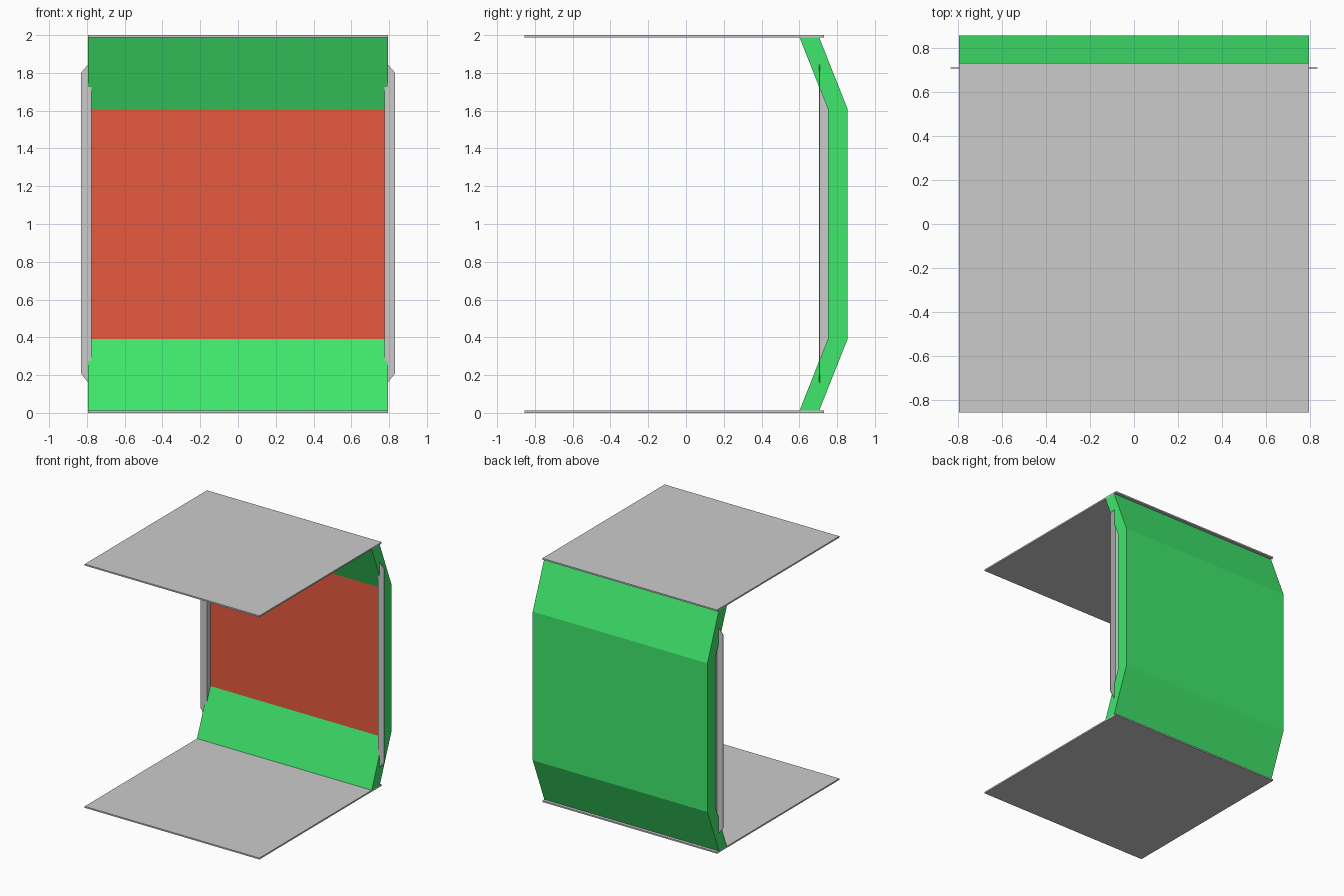
import bpy

if "Cube" in bpy.data.objects:
    bpy.data.objects.remove(bpy.data.objects["Cube"])

W = 0.793  # half width


def material(name, col):
    m = bpy.data.materials.new(name)
    m.diffuse_color = (*col, 1)
    m.use_nodes = True
    m.node_tree.nodes["Principled BSDF"].inputs["Base Color"].default_value = m.diffuse_color
    return m


def add_mesh(name, verts, faces, mats=()):
    me = bpy.data.meshes.new(name)
    me.from_pydata(verts, [], faces)
    for m in mats:
        me.materials.append(m)
    ob = bpy.data.objects.new(name, me)
    bpy.context.collection.objects.link(ob)
    return ob


def prism(name, a, b, mats=()):
    """Closed solid between two matching outlines."""
    n = len(a)
    faces = [tuple(range(n))[::-1], tuple(range(n, 2 * n))]
    faces += [(i, (i + 1) % n, n + (i + 1) % n, n + i) for i in range(n)]
    ob = add_mesh(name, a + b, faces, mats)
    bpy.context.view_layer.objects.active = ob
    ob.select_set(True)
    bpy.ops.object.mode_set(mode='EDIT')
    bpy.ops.mesh.select_all(action='SELECT')
    bpy.ops.mesh.normals_make_consistent(inside=False)
    bpy.ops.object.mode_set(mode='OBJECT')
    ob.select_set(False)
    return ob


green = material("green_paint", (0.05, 0.8, 0.15))
red = material("red_panel", (0.8, 0.1, 0.05))

# Floor and ceiling plates
for name, z0 in (("floor_plate", 0.0), ("ceiling_plate", 1.988)):
    outline = [(-W, -0.855), (W, -0.855), (W, 0.73), (-W, 0.73)]
    prism(name, [(x, y, z0) for x, y in outline],
          [(x, y, z0 + 0.012) for x, y in outline])

# Bent back wall, with a red inner middle face
outer = [(0.705, 0.012), (0.855, 0.39), (0.855, 1.61), (0.705, 1.988)]
inner = [(y - 0.104, z) for y, z in reversed(outer)]
profile = outer + inner
wall = prism("back_wall", [(-W, y, z) for y, z in profile],
             [(W, y, z) for y, z in profile], (green, red))
for p in wall.data.polygons:
    if abs(p.center.y - 0.751) < 0.01 and p.normal.y < -0.9:
        p.material_index = 1

# Side trims: chamfered outward flange plus a web back to the wall
T = 0.004
for side, s in (("left", -1), ("right", 1)):
    flange = [(0.776, 0.16), (0.793, 0.16), (0.832, 0.21), (0.832, 1.80),
              (0.793, 1.845), (0.776, 1.845)]
    prism(side + "_trim_flange", [(s * x, 0.705, z) for x, z in flange],
          [(s * x, 0.705 + T, z) for x, z in flange])
    web = [(0.705, 0.27), (0.755, 0.38), (0.755, 1.62), (0.705, 1.73)]
    prism(side + "_trim_web", [(s * 0.776, y, z) for y, z in web],
          [(s * (0.776 + T), y, z) for y, z in web])
